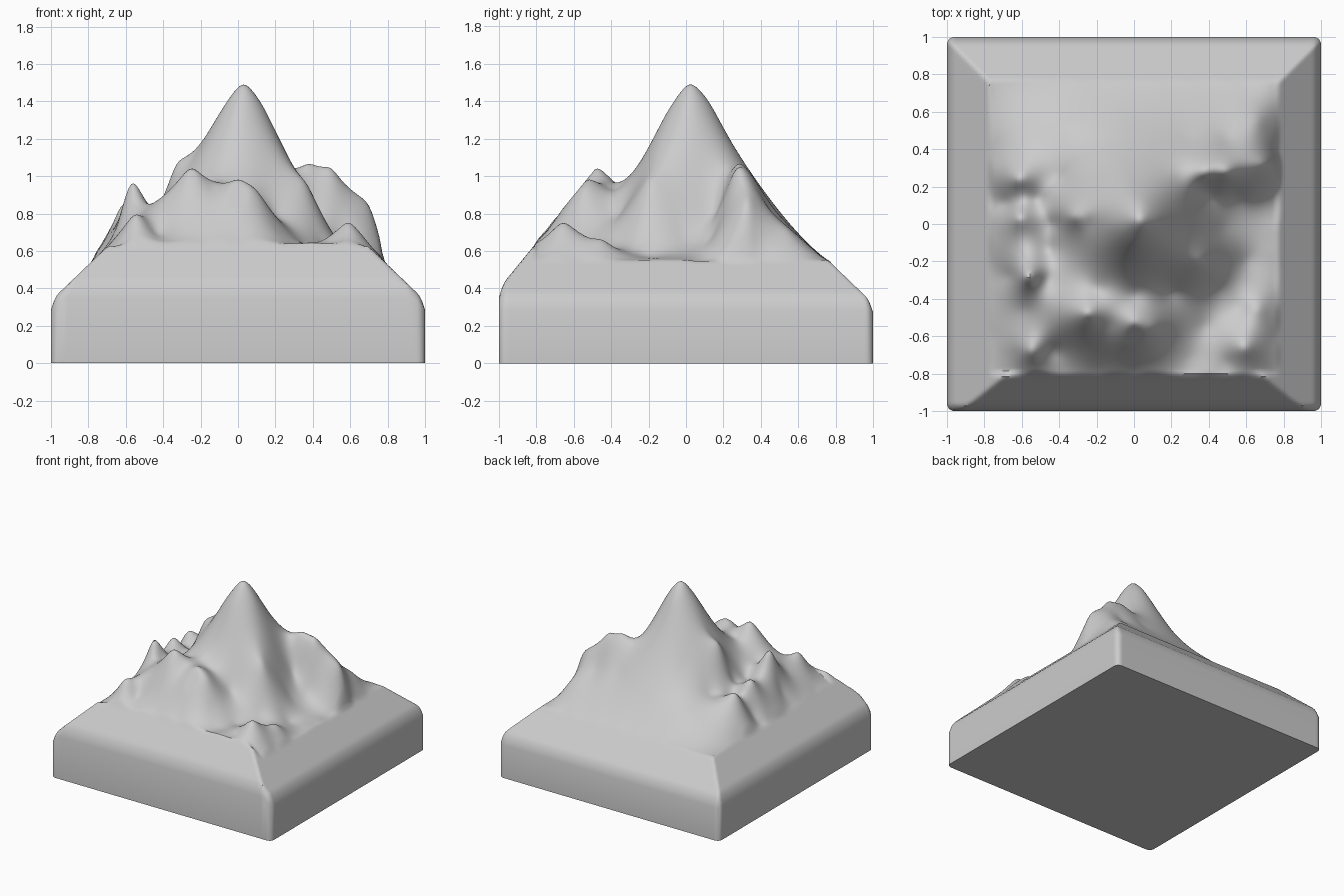
import bpy, bmesh, math

if "Cube" in bpy.data.objects:
    bpy.data.objects.remove(bpy.data.objects["Cube"])

# Plinth slopes: height of the chamfered block around the mountain
def plinth(x, y):
    z = min(0.335 + 0.96 * (1 - abs(x)), 0.4 + 1.22 * (1 + y), 0.32 + 0.96 * (1 - y))
    d = min(1 - abs(x), 1 + y, 1 - y)
    return z - 0.05 * max(0, 1 - d / 0.04) ** 2

# Control points (x, y, height) for each landform
summit = [(.03, .02, 1.49), (-.1, 0, 1.33), (-.24, 0, 1.11), (-.33, .04, 1.06), (.13, .02, 1.38),
          (.28, 0, 1.08), (.02, .12, 1.40), (.02, .25, 1.17), (0, -.1, 1.34), (0, -.25, 1.07),
          (.36, -.2, .96), (.25, -.22, 1.0), (.2, -.36, .8)]
front_peaks = [(0, -.53, .98), (.1, -.55, .92), (.2, -.62, .74), (-.13, -.54, .93), (-.25, -.48, 1.04),
               (-.2, -.35, .95), (0, -.38, .93), (-.36, -.53, .9), (-.43, -.68, .7), (-.55, -.68, .79),
               (-.63, -.7, .68)]
left_crags = [(-.57, -.28, .96), (-.66, -.28, .7), (-.6, -.14, .8), (-.47, -.3, .84), (-.58, -.46, .75),
              (-.62, .04, .84), (-.62, .24, .82), (-.52, .13, .74), (-.43, 0, .8), (-.4, .25, .78),
              (-.46, -.14, .77), (-.68, .1, .64), (-.62, .45, .66)]
bowl = [(.48, -.02, .7), (.45, -.35, .66), (.38, -.55, .63), (.3, -.72, .64), (.5, -.74, .65),
        (.6, -.2, .58), (.56, -.45, .62), (.59, -.66, .75), (.66, -.45, .66), (.73, -.15, .56)]
back_ridge = [(.38, .27, 1.06), (.5, .27, 1.03), (.62, .3, .91), (.71, .33, .82), (.25, .24, 1.06),
              (.4, .16, .82), (.55, .15, .7), (.68, .12, .6), (.5, .45, .82), (.66, .55, .7),
              (.3, .45, .85), (0, .42, .91), (0, .6, .69), (-.2, .3, .95), (-.35, .52, .72), (.35, .62, .67)]
pts = summit + front_peaks + left_crags + bowl + back_ridge

# Ring of points tying the mountain to the plinth
for i in range(9):
    t = i / 8
    for x, y in ((-.78 + 1.56 * t, -.8), (-.78 + 1.56 * t, .77)):
        pts.append((x, y, plinth(x, y)))
    if 0 < i < 8:
        for x in (-.78, .78):
            y = -.8 + 1.57 * t
            pts.append((x, y, plinth(x, y)))

# Radial interpolation weights by Gaussian elimination
def kernel(dx, dy):
    return math.sqrt(dx * dx + dy * dy + 0.0012)

def solve(A, b):
    n = len(b)
    M = [r[:] + [v] for r, v in zip(A, b)]
    for c in range(n):
        p = max(range(c, n), key=lambda r: abs(M[r][c]))
        M[c], M[p] = M[p], M[c]
        for r in range(c + 1, n):
            f = M[r][c] / M[c][c]
            if f:
                M[r] = [a - f * e for a, e in zip(M[r], M[c])]
    w = [0] * n
    for c in reversed(range(n)):
        w[c] = (M[c][n] - sum(M[c][k] * w[k] for k in range(c + 1, n))) / M[c][c]
    return w

weights = solve([[kernel(p[0] - q[0], p[1] - q[1]) for q in pts] for p in pts], [p[2] for p in pts])

def height(x, y):
    base = plinth(x, y)
    d = min(.79 - abs(x), y + .82, .79 - y)
    if d <= 0:
        return base
    m = sum(w * kernel(x - p[0], y - p[1]) for w, p in zip(weights, pts))
    m = min(m, .41 + 1.22 * (1 + y))          # flat front face
    t = min(1, d / .04)
    t = t * t * (3 - 2 * t)
    return base + (m - base) * t

# Mountain terrain with plinth walls and flat underside
bm = bmesh.new()
bmesh.ops.create_grid(bm, x_segments=140, y_segments=140, size=1)
for v in bm.verts:
    v.co.z = height(v.co.x, v.co.y)
rim = [e for e in bm.edges if e.is_boundary]
ext = bmesh.ops.extrude_edge_only(bm, edges=rim)["geom"]
for v in ext:
    if isinstance(v, bmesh.types.BMVert):
        v.co.z = 0
bmesh.ops.contextual_create(bm, geom=[e for e in ext if isinstance(e, bmesh.types.BMEdge) and e.is_boundary])
# Slightly rounded vertical corners
for v in bm.verts:
    r = .04
    cx, cy = abs(v.co.x) - (1 - r), abs(v.co.y) - (1 - r)
    if cx > 0 and cy > 0:
        s = max(cx, cy) / math.hypot(cx, cy)
        v.co.x = math.copysign(1 - r + cx * s, v.co.x)
        v.co.y = math.copysign(1 - r + cy * s, v.co.y)
bmesh.ops.recalc_face_normals(bm, faces=bm.faces)
mesh = bpy.data.meshes.new("mountain")
bm.to_mesh(mesh)
bm.free()
mountain = bpy.data.objects.new("mountain", mesh)
bpy.context.collection.objects.link(mountain)
bpy.context.view_layer.objects.active = mountain
mountain.select_set(True)
bpy.ops.object.shade_smooth_by_angle(angle=math.radians(40))
